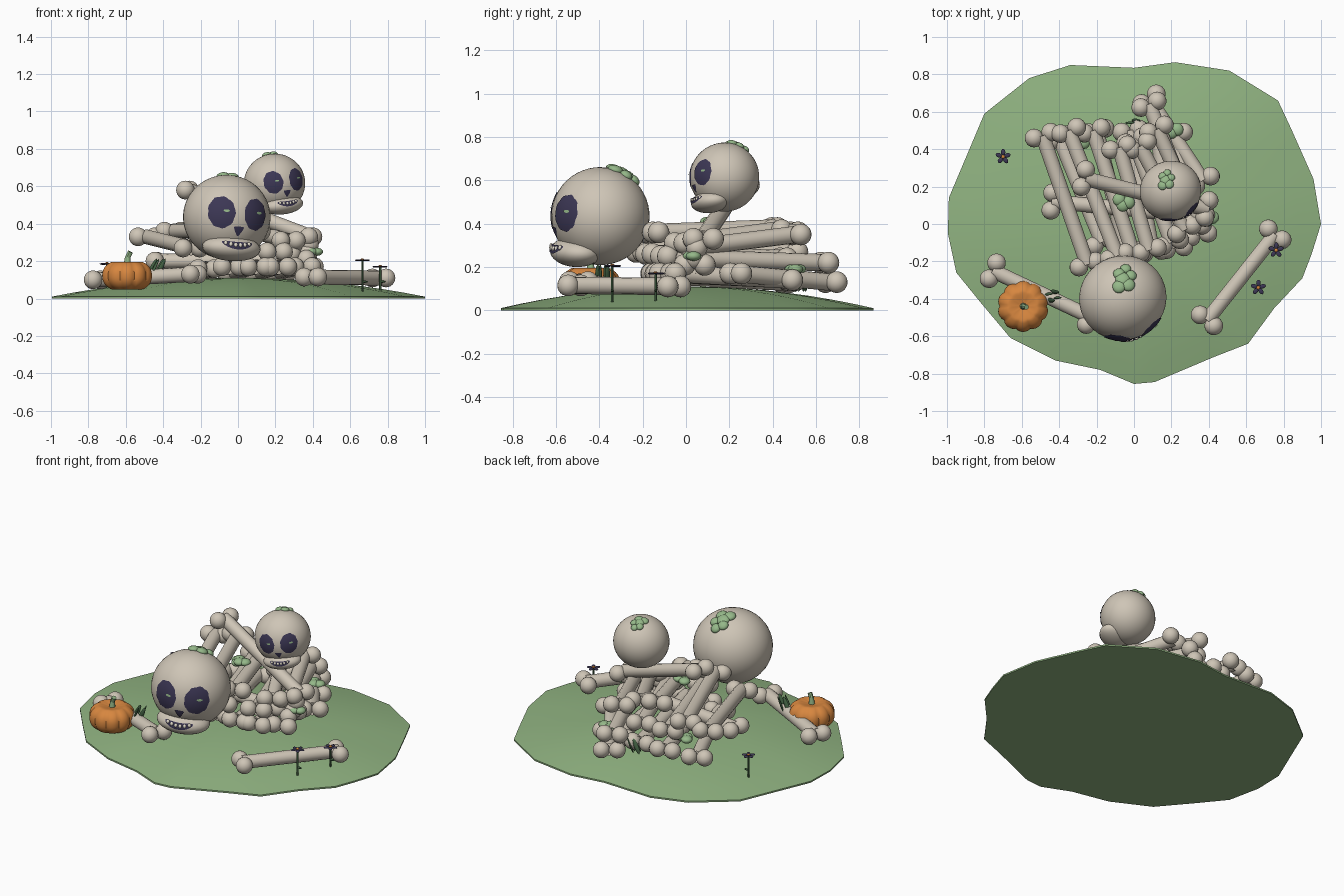
import bpy, bmesh, math
from mathutils import Matrix, Vector, Euler

if "Cube" in bpy.data.objects:
    bpy.data.objects.remove(bpy.data.objects["Cube"])


def material(name, rgb):
    m = bpy.data.materials.new(name)
    m.diffuse_color = (*rgb, 1)
    m.use_nodes = True
    m.node_tree.nodes["Principled BSDF"].inputs["Base Color"].default_value = m.diffuse_color
    return m


BONE = material("bone beige", (0.62, 0.56, 0.47))
GRASS = material("grass green", (0.28, 0.45, 0.22))
LEAF = material("sprout green", (0.30, 0.48, 0.25))
STEM = material("dark stem green", (0.06, 0.13, 0.06))
DARK = material("dark purple", (0.045, 0.038, 0.09))
ORANGE = material("pumpkin orange", (0.68, 0.24, 0.05))
TOOTH = material("tooth ivory", (0.75, 0.70, 0.60))


def finish(name, bm, mat):
    bmesh.ops.recalc_face_normals(bm, faces=bm.faces)
    me = bpy.data.meshes.new(name)
    bm.to_mesh(me)
    bm.free()
    me.materials.append(mat)
    for p in me.polygons:
        p.use_smooth = True
    me.set_sharp_from_angle(angle=math.radians(45))
    ob = bpy.data.objects.new(name, me)
    bpy.context.collection.objects.link(ob)
    return ob


def ball(bm, c, r, rot=None, seg=18):
    r = (r, r, r) if isinstance(r, (int, float)) else r
    M = Matrix.Translation(c) @ (rot or Matrix()) @ Matrix.Diagonal((*r, 1))
    bmesh.ops.create_uvsphere(bm, u_segments=seg, v_segments=seg * 2 // 3, radius=1, matrix=M)


def rod(bm, a, b, r1, r2=None, seg=14, caps=False):
    a, b = Vector(a), Vector(b)
    M = Matrix.Translation((a + b) / 2) @ (b - a).to_track_quat('Z', 'Y').to_matrix().to_4x4()
    bmesh.ops.create_cone(bm, cap_ends=caps, segments=seg, radius1=r1, radius2=r2 or r1,
                          depth=(b - a).length, matrix=M)


# grassy mound: rings shrinking from an irregular outline
OUTLINE = [(1, 0), (.96, .24), (.84, .51), (.77, .66), (.51, .82), (.22, .865), (0, .835), (-.34, .85),
           (-.56, .78), (-.8, .59), (-.88, .4), (-.99, .14), (-.995, -.05), (-.95, -.26), (-.82, -.42),
           (-.66, -.61), (-.42, -.73), (-.18, -.78), (0, -.855), (.11, -.845), (.43, -.71), (.61, -.64),
           (.75, -.45), (.9, -.29), (.95, -.16)]


def mound_z(s):
    return .01 + .1 * (1 - s * s)


bm = bmesh.new()
rings = [[bm.verts.new((x, y, 0)) for x, y in OUTLINE]]
bm.faces.new(rings[0])
for i in range(9):
    s = 1 - i / 9
    rings.append([bm.verts.new((x * s, y * s, mound_z(s))) for x, y in OUTLINE])
N = len(OUTLINE)
for a, b in zip(rings, rings[1:]):
    for j in range(N):
        bm.faces.new((a[j], a[(j + 1) % N], b[(j + 1) % N], b[j]))
top = bm.verts.new((0, 0, mound_z(0)))
for j in range(N):
    bm.faces.new((rings[-1][j], rings[-1][(j + 1) % N], top))
finish("grass_mound", bm, GRASS)

# bones: a shaft with two knobs at each end
BONES = [((.39, -.515, .115), (.755, -.055, .11)), ((-.755, -.25, .10), (-.235, -.495, .13)),
         ((.37, .23, .17), (.08, .67, .13)), ((-.27, .245, .58), (.39, .08, .33)),
         ((-.25, -.215, .27), (-.49, .475, .33)), ((-.09, -.17, .36), (-.35, .5, .36)),
         ((0, -.17, .26), (-.22, .5, .27)), ((.08, -.14, .36), (-.08, .41, .38)),
         ((.27, -.03, .31), (.03, .42, .37)), ((.34, .03, .29), (.12, .51, .35)),
         ((.33, .02, .24), (.08, .64, .22)), ((-.44, .12, .2), (.37, .04, .21)),
         ((-.17, -.1, .16), (-.4, .46, .13)), ((-.04, -.15, .17), (-.2, .5, .14)),
         ((.1, -.15, .17), (-.02, .5, .14)), ((.22, -.13, .17), (.12, .5, .14)),
         ((.35, -.06, .17), (.22, .48, .14)), ((.2, -.1, .25), (0, .45, .24))]
for i, (a, b) in enumerate(BONES):
    a, b = Vector(a), Vector(b)
    bm = bmesh.new()
    rod(bm, a, b, .04)
    side = (b - a).cross(Vector((0, 0, 1))).normalized() * .047
    for e in (a, b):
        for k in (-1, 1):
            ball(bm, e + side * k, .05)
    finish(f"bone_{i + 1}", bm, BONE)


# skulls, facing -y before turning
def patch(name, M, c, r, a0, b0, w, h, mat, shape=lambda t: 1, bend=0, lift=.004):
    """Thin disc wrapped on the front of an ellipsoid with centre c and radii r."""
    bm = bmesh.new()
    n, prev = 30, None
    for ring in range(6):
        row = []
        for j in range(n):
            t = 2 * math.pi * j / n
            q = ring / 5 * shape(t)
            x, z = a0 + w * q * math.cos(t), b0 + h * q * math.sin(t)
            z += bend * (x - a0) ** 2
            d = math.sqrt(max(.02, 1 - (x / r[0]) ** 2 - (z / r[2]) ** 2))
            row.append(bm.verts.new(M @ Vector((c[0] + x, c[1] - r[1] * d - lift, c[2] + z))))
        if prev:
            for j in range(n):
                bm.faces.new((prev[j], prev[(j + 1) % n], row[(j + 1) % n], row[j]))
        prev = row
    bmesh.ops.remove_doubles(bm, verts=bm.verts, dist=1e-5)
    finish(name, bm, mat)


def skull(name, centre, k, yaw, roll, sprout):
    M = (Matrix.Translation(centre) @ Matrix.Rotation(math.radians(yaw), 4, 'Z')
         @ Matrix.Rotation(math.radians(roll), 4, 'Y') @ Matrix.Scale(k, 4))
    R = (.235, .226, .226)
    jc, jr = (0, -.115, -.165), (.16, .115, .07)
    bm = bmesh.new()
    ball(bm, (0, 0, 0), R, seg=36)
    bm.transform(M)
    finish(name + "_cranium", bm, BONE)
    bm = bmesh.new()
    ball(bm, jc, jr, seg=28)
    bm.transform(M)
    finish(name + "_jaw", bm, BONE)
    for s in (-1, 1):
        patch(f"{name}_eye_{s}", M, (0, 0, 0), R, s * .094, .02, .068, .085, DARK,
              lambda t: 1 + .03 * math.cos(9 * t))
        patch(f"{name}_eye_fleck_{s}", M, (0, 0, 0), R, s * .094 + .02, .03, .016, .007, LEAF, lift=.009)
    # upside-down triangle nose and curved mouth
    patch(name + "_nose", M, (0, 0, 0), R, 0, -.07, .033, .033, DARK,
          lambda t: .5 / math.cos((t - math.pi / 2 + math.pi / 3) % (2 * math.pi / 3) - math.pi / 3) + .1, lift=.006)
    patch(name + "_mouth", M, jc, jr, 0, .012, .085, .02, DARK, bend=2)
    bm = bmesh.new()
    for j in range(6):
        x = (j - 2.5) * .026
        z = .014 + 2 * x * x
        y = -jr[1] * math.sqrt(1 - (x / jr[0]) ** 2 - (z / jr[2]) ** 2)
        ball(bm, (jc[0] + x, jc[1] + y, jc[2] + z), (.011, .01, .013), seg=10)
    bm.transform(M)
    finish(name + "_teeth", bm, TOOTH)
    # moss sprout lying on the crown
    bm = bmesh.new()
    for dx, dy, r in sprout:
        n = Vector((dx, dy, math.sqrt(.228 ** 2 - dx * dx - dy * dy))) * k
        ball(bm, Vector(centre) + n, (r * k, r * k, .02 * k),
             n.to_track_quat('Z', 'Y').to_matrix().to_4x4(), 14)
    finish(name + "_sprout", bm, LEAF)


SPROUT = [(-.02, .06, .036), (.03, .07, .036), (.0, .1, .04), (.045, .12, .03), (-.02, .13, .032), (.015, .155, .03)]
skull("large_skull", (-.06, -.395, .435), 1, 18, 4, SPROUT)
skull("small_skull", (.195, .178, .615), .705, 24, -7, [(x - .04, y - .02, r) for x, y, r in SPROUT])

# pumpkin with ten ribs
bm = bmesh.new()
ball(bm, (0, 0, 0), 1, seg=60)
for v in bm.verts:
    t = math.atan2(v.co.y, v.co.x)
    rib = .92 + .08 * abs(math.sin(5 * t)) ** .7
    rad = math.hypot(v.co.x, v.co.y)
    dip = .025 * max(0, 1 - rad / .5)
    f = rad ** .75 / max(rad, 1e-6) * rib * .137
    z = math.copysign(abs(v.co.z) ** .9 * .085, v.co.z)
    v.co = (-.593 + v.co.x * f, -.44 + v.co.y * f, .122 + z - math.copysign(dip, z))
finish("pumpkin", bm, ORANGE)
bm = bmesh.new()
rod(bm, (-.593, -.44, .17), (-.59, -.44, .225), .02, .014, 8, True)
rod(bm, (-.59, -.44, .22), (-.575, -.445, .25), .014, .014, 8, True)
finish("pumpkin_stem", bm, LEAF)


# leaf tufts
def tuft(name, x, y, z, h, mat=STEM):
    bm = bmesh.new()
    for j in range(4):
        t = j * 1.6 + .4
        rot = Euler((.45 * math.sin(t), .45 * math.cos(t), t)).to_matrix().to_4x4()
        ball(bm, (x + .025 * math.cos(t), y - .025 * math.sin(t), z + h / 2), (.014, .006, h / 2), rot, 8)
    finish(name, bm, mat)


tuft("pumpkin_leaves", -.44, -.385, .09, .13)
tuft("back_leaves_left", .0, .53, .08, .1)
tuft("back_leaves_right", .2, .5, .09, .1)

# moss clumps in the pile
for i, (x, y, z) in enumerate([(.39, .02, .25), (.2, .49, .19), (-.06, .1, .41), (-.3, .42, .22)]):
    bm = bmesh.new()
    for dx, dy in ((0, 0), (.03, .015), (-.02, .03)):
        ball(bm, (x + dx, y + dy, z), (.035, .035, .022), seg=12)
    finish(f"moss_clump_{i + 1}", bm, LEAF)

# small dark flowers
for i, (x, y, z) in enumerate([(.76, -.14, .17), (.665, -.34, .205), (-.7, .36, .185)]):
    bm = bmesh.new()
    rod(bm, (x, y, .03), (x, y, z), .006, seg=8)
    ball(bm, (x + .012, y, .09), (.018, .007, .006), seg=8)
    finish(f"flower_stem_{i + 1}", bm, STEM)
    bm = bmesh.new()
    for j in range(5):
        t = j * math.tau / 5 + .3
        ball(bm, (x + .024 * math.cos(t), y + .024 * math.sin(t), z), (.018, .012, .005),
             Matrix.Rotation(t, 4, 'Z'), 10)
    finish(f"flower_petals_{i + 1}", bm, DARK)
    bm = bmesh.new()
    ball(bm, (x, y, z + .004), (.01, .01, .006), seg=10)
    finish(f"flower_centre_{i + 1}", bm, ORANGE)
